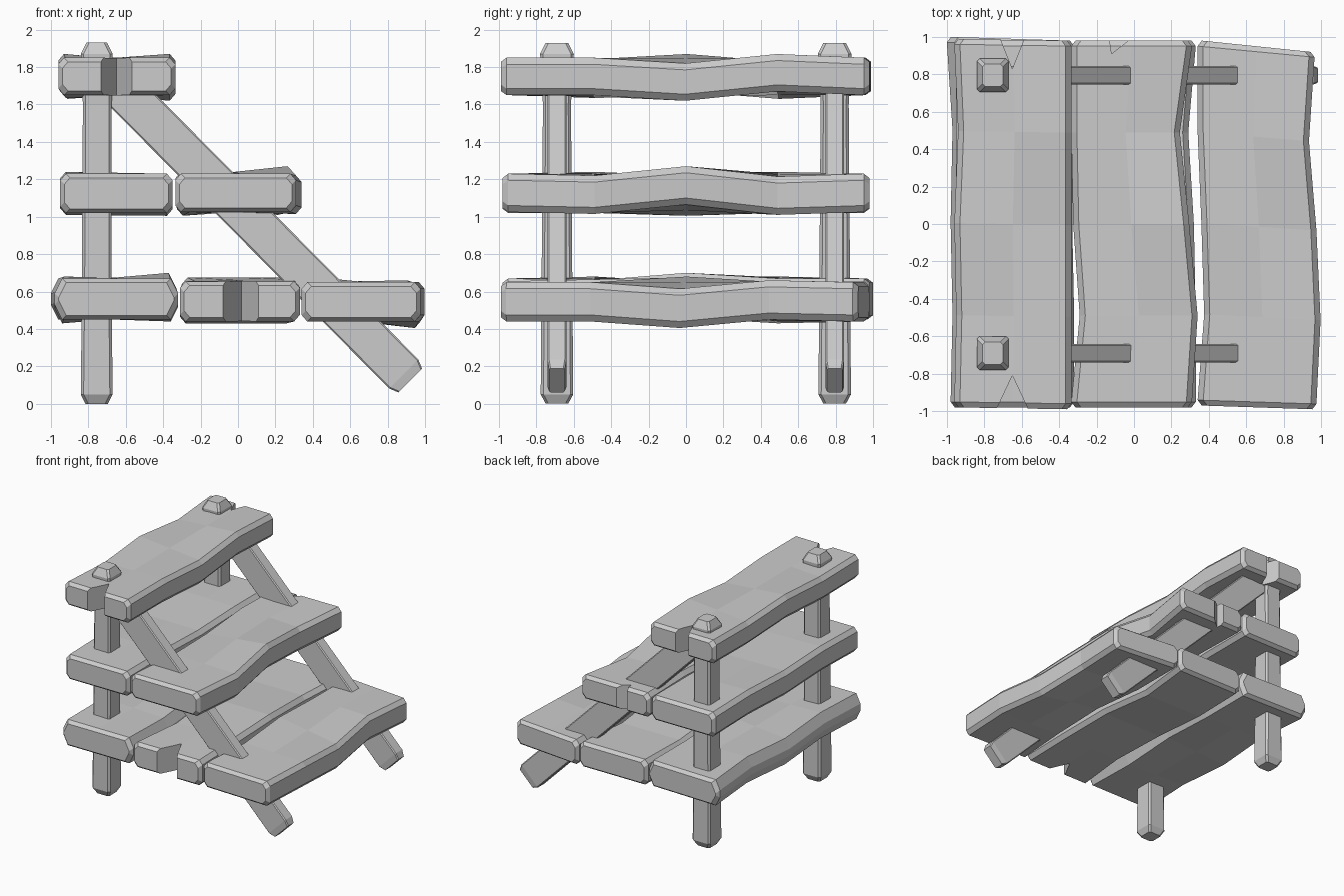
import bpy, bmesh
from mathutils import Vector

if "Cube" in bpy.data.objects:
    bpy.data.objects.remove(bpy.data.objects["Cube"])


def loft(name, rings):
    """Skin a list of equal-length point rings into a closed solid."""
    bm = bmesh.new()
    vs = [[bm.verts.new(p) for p in ring] for ring in rings]
    n = len(rings[0])
    for a, b in zip(vs, vs[1:]):
        for i in range(n):
            j = (i + 1) % n
            bm.faces.new((a[i], a[j], b[j], b[i]))
    bm.faces.new(vs[0][::-1])
    bm.faces.new(vs[-1])
    bmesh.ops.recalc_face_normals(bm, faces=bm.faces[:])
    me = bpy.data.meshes.new(name)
    bm.to_mesh(me)
    bm.free()
    ob = bpy.data.objects.new(name, me)
    bpy.context.collection.objects.link(ob)
    return ob


def cut_notch(ob, xa, xm, xb, y_end, y_tip):
    """Split the end of a plank with a wedge."""
    s = 1 if y_end > 0 else -1
    k = 0.2 / abs(y_end - y_tip)
    yo = y_end + s * 0.2
    pts = [(xa + (xa - xm) * k, yo), (xm, y_tip), (xb + (xb - xm) * k, yo)]
    cutter = loft("notch_cutter", [[(x, y, z) for x, y in pts] for z in (-1, 3)])
    mod = ob.modifiers.new("notch", 'BOOLEAN')
    mod.operation = 'DIFFERENCE'
    mod.solver = 'EXACT'
    mod.object = cutter
    bpy.context.view_layer.objects.active = ob
    bpy.ops.object.modifier_apply(modifier="notch")
    bpy.data.objects.remove(cutter)


def plank(name, x, z, y0, y1, left, right, c=0.03, cz=0.035, notches=()):
    """Wavy chamfered board along y; left/right hold (dx, dz) at five stations."""
    rings = []

    def ring(i, t, inset):
        (lx, lz), (rx, rz) = left[i], right[i]
        xl, xr = x[0] + lx + inset, x[1] + rx - inset
        yl, yr = (y0[k] + (y1[k] - y0[k]) * t for k in (0, 1))
        lo, hi = z[0] + inset, z[1] - inset
        sec = [(xl + c, lo + lz), (xr - c, lo + rz), (xr, lo + cz + rz), (xr, hi - cz + rz),
               (xr - c, hi + rz), (xl + c, hi + lz), (xl, hi - cz + lz), (xl, lo + cz + lz)]
        out = []
        for px, pz in sec:
            f = (px - xl) / (xr - xl)
            out.append((px, yl + (yr - yl) * f, pz))
        # extra middle points on the broad faces
        out.insert(5, [(a + b) / 2 for a, b in zip(out[4], out[5])])
        out.insert(1, [(a + b) / 2 for a, b in zip(out[0], out[1])])
        rings.append(out)

    ring(0, 0, 0.022)
    for i, t in enumerate((0.015, 0.25, 0.5, 0.75, 0.985)):
        ring(i, t, 0)
    ring(4, 1, 0.022)
    ob = loft(name, rings)
    for n in notches:
        cut_notch(ob, *n)
    return ob


def bar(name, stations, u, v, c):
    """Chamfered bar; stations hold (centre, half size along u, half size along v)."""
    u, v = Vector(u).normalized(), Vector(v).normalized()
    rings = []
    for p, a, b in stations:
        sec = [(-a + c, -b), (a - c, -b), (a, -b + c), (a, b - c),
               (a - c, b), (-a + c, b), (-a, b - c), (-a, -b + c)]
        rings.append([Vector(p) + u * s + v * t for s, t in sec])
    return loft(name, rings)


# top shelf, one board
plank("top_shelf", (-0.96, -0.335), (1.65, 1.85), (-0.98, -0.99), (0.99, 0.98),
      [(0, 0), (0.01, -0.015), (0, 0.02), (0.02, -0.02), (0, 0)],
      [(0, 0), (0, 0), (0, -0.03), (0, 0.02), (0, 0)],
      notches=[(-0.73, -0.65, -0.57, -0.98, -0.81), (-0.71, -0.65, -0.59, 0.98, 0.83)])

# middle shelf, two boards
plank("middle_shelf_back", (-0.95, -0.35), (1.02, 1.23), (-0.98, -0.98), (0.98, 0.98),
      [(0, 0), (0, 0.01), (0, -0.01), (0, 0.01), (0, 0)],
      [(0, 0), (0, 0), (0, -0.015), (0, 0), (0, 0)])
plank("middle_shelf_front", (-0.335, 0.31), (1.025, 1.23), (-0.98, -0.98), (0.98, 0.98),
      [(0, 0), (0.045, 0), (0.01, -0.02), (0, 0.01), (0, 0)],
      [(0, 0), (0.03, -0.01), (-0.015, 0.04), (-0.065, -0.015), (0, 0)],
      notches=[(-0.13, -0.12, -0.03, 0.98, 0.91)])

# bottom shelf, three boards
plank("bottom_shelf_back", (-0.98, -0.32), (0.45, 0.67), (-0.98, -0.98), (1.0, 0.98),
      [(0, 0), (0.01, 0.01), (0, -0.02), (0.01, 0.01), (-0.02, 0)],
      [(0, 0), (0, -0.01), (-0.01, 0.03), (0, 0), (0, 0)], c=0.04, cz=0.08)
plank("bottom_shelf_middle", (-0.31, 0.33), (0.44, 0.655), (-0.98, -0.98), (0.98, 0.98),
      [(0, 0), (0.05, 0), (0.01, 0.02), (0, -0.01), (0, 0)],
      [(0, 0), (0, 0.01), (-0.01, 0.02), (-0.04, -0.01), (0, 0)],
      notches=[(-0.08, 0.02, 0.11, -0.98, -0.79)])
plank("bottom_shelf_front", (0.34, 0.975), (0.44, 0.65), (-0.97, -0.99), (0.98, 0.92),
      [(0, 0), (0.035, 0), (0.02, 0.03), (0, 0), (0, 0)],
      [(0, 0), (0.022, 0), (0, -0.035), (-0.04, 0.01), (-0.01, 0)])

for side, y in (("front", -0.69), ("back", 0.795)):
    # upright post with bevelled foot and cap
    bar(side + "_post",
        [((-0.755, y, 0), 0.06, 0.06), ((-0.755, y, 0.05), 0.085, 0.087),
         ((-0.755, y, 0.55), 0.08, 0.083), ((-0.752, y, 1.6), 0.077, 0.075),
         ((-0.755, y, 1.87), 0.085, 0.09), ((-0.755, y, 1.93), 0.055, 0.06)],
        (1, 0, 0), (0, 1, 0), 0.015)
    # slanted brace
    bar(side + "_brace",
        [((-0.65, y, 1.71), 0.11, 0.05), ((0.885, y, 0.16), 0.11, 0.05),
         ((0.92, y, 0.125), 0.09, 0.042)],
        (1, 0, 1), (0, 1, 0), 0.008)
